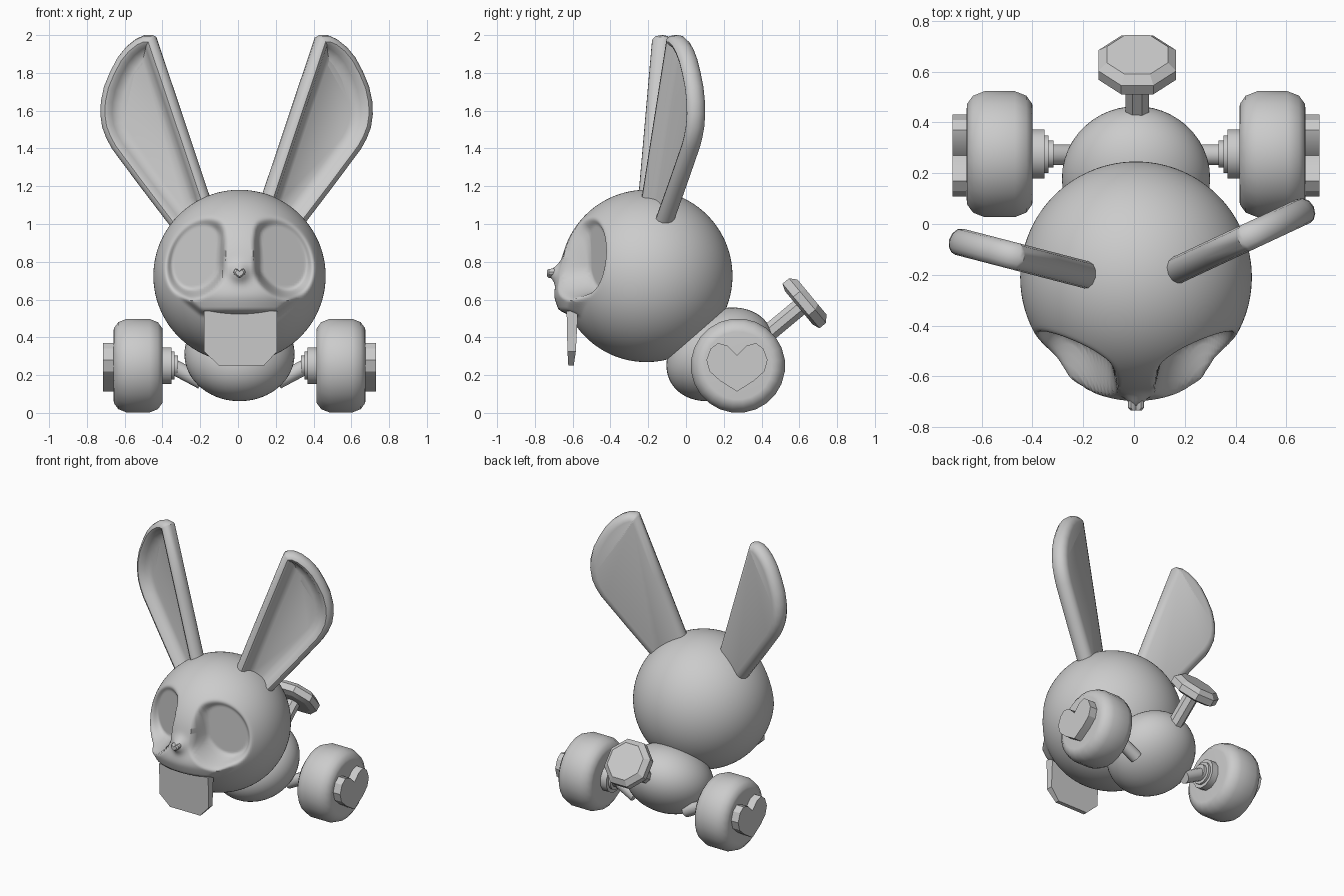
import bpy, bmesh, math
from mathutils import Vector

if "Cube" in bpy.data.objects:
    bpy.data.objects.remove(bpy.data.objects["Cube"])

CX = 0.008  # symmetry plane
grey = bpy.data.materials.new("plain_grey")
grey.diffuse_color = (0.6, 0.6, 0.6, 1)
grey.use_nodes = True
grey.node_tree.nodes["Principled BSDF"].inputs["Base Color"].default_value = grey.diffuse_color


def finish(name, bm, angle=35):
    bmesh.ops.remove_doubles(bm, verts=bm.verts, dist=1e-5)
    bmesh.ops.recalc_face_normals(bm, faces=bm.faces)
    me = bpy.data.meshes.new(name)
    bm.to_mesh(me)
    bm.free()
    me.materials.append(grey)
    ob = bpy.data.objects.new(name, me)
    bpy.context.collection.objects.link(ob)
    bpy.ops.object.select_all(action='DESELECT')
    ob.select_set(True)
    bpy.context.view_layer.objects.active = ob
    bpy.ops.object.shade_smooth_by_angle(angle=math.radians(angle))
    return ob


def loft(name, rings, angle=35):
    """Skin a list of equal-length point rings and cap both ends."""
    bm = bmesh.new()
    vs = [[bm.verts.new(p) for p in r] for r in rings]
    n = len(vs[0])
    for a, b in zip(vs, vs[1:]):
        for i in range(n):
            j = (i + 1) % n
            bm.faces.new((a[i], a[j], b[j], b[i]))
    bm.faces.new(vs[0])
    bm.faces.new(vs[-1])
    return finish(name, bm, angle)


def lathe(name, base, axis, profile, n, angle=35):
    """Turn (radius, height) pairs around an axis starting at base."""
    axis = Vector(axis).normalized()
    u = Vector((1, 0, 0)) if abs(axis.x) < 0.7 else Vector((0, 1, 0))
    u = (u - axis * u.dot(axis)).normalized()
    v = axis.cross(u)
    rings = []
    for r, h in profile:
        ts = [2 * math.pi * (i + 0.5) / n for i in range(n)]
        rings.append([Vector(base) + axis * h + (u * math.cos(t) + v * math.sin(t)) * r for t in ts])
    return loft(name, rings, angle)


def step(a, b, x):
    t = min(1, max(0, (x - a) / (b - a)))
    return t * t * (3 - 2 * t)


# Head: sphere with eye sockets, muzzle and nose shaped into its front
HC, HR = Vector((CX, -0.21, 0.725)), 0.456
bm = bmesh.new()
bmesh.ops.create_uvsphere(bm, u_segments=192, v_segments=120, radius=HR)
for v in bm.verts:
    v.co += HC
    u, z = abs(v.co.x - CX), v.co.z
    if v.co.y > -0.3:
        continue
    # muzzle with an overhanging lip, and the nose point
    lip = 0.51 + 0.8 * max(0, u - 0.2)
    muzzle = step(lip, lip + 0.04, z) * (1 - step(0.6, 0.76, z)) * (1 - step(0.25, 0.38, u))
    v.co.y -= 0.045 * muzzle + 0.055 * math.exp(-(u * u + (z - 0.74) ** 2) / 0.045 ** 2)
    # tilted oval socket with a straight inner edge and sloping floor
    du, dz = u - 0.22, z - 0.825
    along, across = -0.375 * du + 0.927 * dz, 0.927 * du + 0.375 * dz
    f = math.hypot(along / 0.24, across / 0.175)
    mask = step(0, 0.05, (1 - f) * 0.175) * step(0.07, 0.11, u)
    floor = -0.385 - (0.4 - u) * 0.42
    if floor > v.co.y:
        v.co.y += (floor - v.co.y) * mask
finish("head", bm, 60)

# Body: tilted egg
bm = bmesh.new()
bmesh.ops.create_uvsphere(bm, u_segments=48, v_segments=32, radius=1)
t = math.radians(30)
for v in bm.verts:
    x, y, z = v.co.x * 0.292, v.co.y * 0.3, v.co.z * 0.228
    v.co = (CX + x, 0.18 + y * math.cos(t) - z * math.sin(t),
            0.31 + y * math.sin(t) + z * math.cos(t))
finish("body", bm)

# Heart outline shared by the hubs and the nose
half = [(0.05, 0.105), (0.1, 0.12), (0.14, 0.09), (0.162, 0.03), (0.145, -0.03), (0.09, -0.08)]
heart = [(0, 0.055)] + half + [(0, -0.137)] + [(-a, b) for a, b in reversed(half)]
loft("nose", [[(CX + a * k, y, 0.74 + b * k) for a, b in heart]
              for k, y in ((0.2, -0.68), (0.19, -0.725), (0.13, -0.735))], 30)

# Front teeth plate
teeth = [(-0.18, 0.54), (-0.18, 0.325), (-0.1, 0.25), (0.137, 0.25), (0.207, 0.325), (0.207, 0.54)]
loft("teeth", [[(a, y + max(0, 0.4 - b) * k, b) for a, b in teeth]
               for y, k in ((-0.632, 0.06), (-0.572, -0.15))], 20)

# Wheels, stepped hubs, heart caps and axles
for s, side in ((1, "right"), (-1, "left")):
    wheel = [(0.18, -0.13), (0.2, -0.128), (0.232, -0.105), (0.25, -0.06), (0.25, 0.06),
             (0.232, 0.105), (0.2, 0.128), (0.18, 0.13)]
    lathe("wheel_" + side, (CX + s * 0.537, 0.275, 0.25), (s, 0, 0), wheel, 24, 40)
    hub = [(0.055, 0), (0.055, 0.02), (0.077, 0.02), (0.077, 0.035), (0.1, 0.035), (0.1, 0.1)]
    lathe("hub_" + side, (CX + s * 0.325, 0.275, 0.25), (s, 0, 0), hub, 12)
    loft("heart_cap_" + side, [[(CX + s * x, 0.27 + a, 0.25 + b) for a, b in heart]
                               for x in (0.65, 0.722)], 30)
    lathe("axle_" + side, (CX + s * 0.2, 0.272, 0.165), (s * 0.16, 0, 0.085),
          [(0.042, 0), (0.042, 0.18)], 12)

# Tail: post with an eight-sided knob
axis = Vector((0, 0.77, 0.64)).normalized()
knob = Vector((CX + 0.005, 0.632, 0.585))
lathe("tail_post", knob - axis * 0.35, axis, [(0.05, 0), (0.05, 0.33)], 8, 20)
lathe("tail_knob", knob, axis, [(0.125, -0.045), (0.166, -0.03), (0.166, 0.015), (0.13, 0.045)], 8, 20)

# Ears: rounded slabs with a scooped front
outline = [(0.08, 1.0), (0.138, 1.17), (0.275, 1.58), (0.413, 1.99), (0.43, 2.0), (0.475, 2.0),
           (0.52, 1.98), (0.57, 1.94), (0.615, 1.885), (0.655, 1.81), (0.688, 1.73), (0.705, 1.65),
           (0.708, 1.58), (0.698, 1.51), (0.675, 1.45), (0.645, 1.395), (0.5, 1.2), (0.355, 1.01),
           (0.28, 0.91)]


def inset(points, d):
    out, n = [], len(points)
    for i in range(n):
        p, q, r = (Vector(points[(i + k) % n]) for k in (-1, 0, 1))
        a, b = (q - p).normalized(), (r - q).normalized()
        na, nb = Vector((a.y, -a.x)), Vector((b.y, -b.x))
        m = (na + nb).normalized()
        out.append(q + m * (d / max(0.6, m.dot(na))))
    return out


section = [(0.045, 0.055), (0.022, 0.048), (0.006, 0.028), (0, 0), (0.006, -0.028), (0.02, -0.046),
           (0.036, -0.052), (0.052, -0.044), (0.066, -0.02), (0.085, 0.0), (0.11, 0.01)]
for s, side, shift, slope, y0 in ((1, "right", 0, 0.467, -0.19), (-1, "left", -0.02, 0.26, -0.205)):
    k = math.hypot(1, slope)
    rings = []
    for d, depth in section:
        ring = []
        for x, z in inset(outline, d):
            y = y0 + slope * (x - 0.155)
            ring.append((s * (x - slope * depth / k) + shift, y + depth / k, z))
        rings.append(ring)
    loft("ear_" + side, rings, 40)
